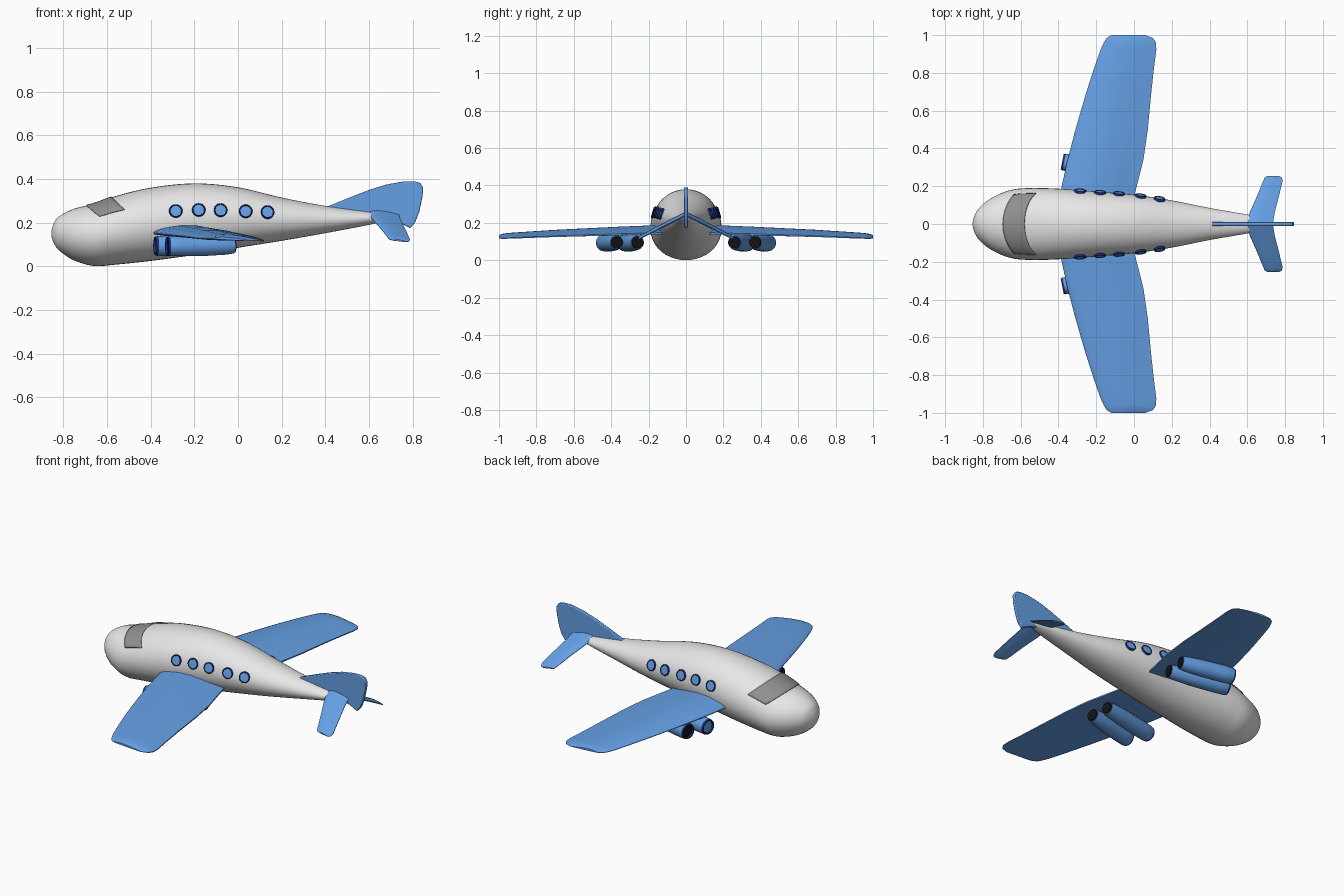
import bpy
import bmesh
from math import sin, cos, acos, pi, radians
from mathutils import Vector

cube = bpy.data.objects.get("Cube")
if cube:
    bpy.data.objects.remove(cube, do_unlink=True)


def material(name, *rgb):
    mat = bpy.data.materials.new(name)
    mat.use_nodes = True
    mat.diffuse_color = (*rgb, 1)
    mat.node_tree.nodes["Principled BSDF"].inputs["Base Color"].default_value = (*rgb, 1)
    return mat


WHITE = material("body white", .8, .8, .8)
BLUE = material("wing blue", .13, .35, .78)
NAVY = material("rim navy", .01, .025, .2)
GREY = material("glass grey", .28, .28, .28)
BLACK = material("nozzle black", .006, .006, .006)


def finish(name, bm, mats, angle=40, mirror=False):
    """Turn a bmesh into a smooth shaded object, optionally mirrored across y."""
    bmesh.ops.recalc_face_normals(bm, faces=bm.faces[:])
    mesh = bpy.data.meshes.new(name)
    bm.to_mesh(mesh)
    bm.free()
    obj = bpy.data.objects.new(name, mesh)
    bpy.context.collection.objects.link(obj)
    for mat in mats:
        mesh.materials.append(mat)
    bpy.ops.object.select_all(action='DESELECT')
    obj.select_set(True)
    bpy.context.view_layer.objects.active = obj
    bpy.ops.object.shade_smooth_by_angle(angle=radians(angle))
    if mirror:
        mod = obj.modifiers.new("Mirror", 'MIRROR')
        mod.use_axis = (False, True, False)
    return obj


def skin_rings(bm, rings, closed=True, caps=True, mats=None):
    """Bridge successive rings of points with quads."""
    rows = [[bm.verts.new(p) for p in ring] for ring in rings]
    count = len(rows[0])
    for r, (a, b) in enumerate(zip(rows, rows[1:])):
        for i in range(count if closed else count - 1):
            j = (i + 1) % count
            face = bm.faces.new((a[i], a[j], b[j], b[i]))
            face.material_index = mats[r] if mats else 0
    if caps:
        for row, slot in ((rows[0], 0), (rows[-1], -1)):
            bm.faces.new(row).material_index = mats[slot] if mats else 0


def catmull(a, b, c, d, t):
    return (2 * b + (c - a) * t + (2 * a - 5 * b + 4 * c - d) * t * t
            + (3 * b - a - 3 * c + d) * t ** 3) / 2


# Fuselage stations: x, top, bottom, half width
stations = [
    (-.84, .10, .205, -.055), (-.855, .15, .15, 0), (-.84, .205, .10, .055),
    (-.81, .235, .065, .095), (-.75, .264, .027, .14), (-.66, .287, .002, .178),
    (-.56, .322, .008, .19), (-.4, .36, .025, .187), (-.2, .38, .052, .172),
    (0, .362, .085, .155), (.2, .315, .117, .125), (.4, .277, .152, .085),
    (.6, .25, .19, .05), (.69, .237, .21, .03), (.72, .23, .22, .01),
]
rows = []
for i in range(1, len(stations) - 2):
    for s in range(6):
        rows.append([catmull(*v, s / 6) for v in zip(*stations[i - 1:i + 3])])
rows.append(stations[-2])
rows.append(stations[-1])


def section(row, a, lift=0):
    x, top, bottom, width = row
    return Vector((x, (width + lift) * sin(a),
                   (top + bottom) / 2 + ((top - bottom) / 2 + lift) * cos(a)))


def row_at(x):
    for p, q in zip(rows, rows[1:]):
        if p[0] <= x <= q[0]:
            t = (x - p[0]) / (q[0] - p[0])
            return [u + (v - u) * t for u, v in zip(p, q)]


SIDES = 40
bm = bmesh.new()
skin_rings(bm, [[section(r, 2 * pi * k / SIDES) for k in range(SIDES)] for r in rows])
bmesh.ops.remove_doubles(bm, verts=bm.verts[:], dist=.0001)
finish("fuselage", bm, [WHITE], 60)

# Wraparound windshield following the fuselage skin
bm = bmesh.new()
strips = []
for k in range(25):
    s = k / 12 - 1
    front, back = -.695 + .06 * s * s, -.58 + .06 * s * s
    strips.append([section(row_at(front + (back - front) * j / 8), s, .004) for j in range(9)])
skin_rings(bm, strips, closed=False, caps=False)
glass = finish("windshield", bm, [GREY])
glass.modifiers.new("Thickness", 'SOLIDIFY').thickness = .006

# Round cabin windows with raised rims
for n, (x, z) in enumerate([(-.285, .253), (-.18, .258), (-.08, .257), (.035, .252), (.135, .248)]):
    row = row_at(x)
    mid, half = (row[1] + row[2]) / 2, (row[1] - row[2]) / 2
    a = acos((z - mid) / half)
    centre = section(row, a)
    along = section(row_at(x + .02), a) - section(row_at(x - .02), a)
    around = section(row, a + .05) - section(row, a - .05)
    normal = around.cross(along).normalized()
    if normal.y < 0:
        normal = -normal
    turn = normal.to_track_quat('Z', 'Y')
    bm = bmesh.new()
    profile = [(.031, -.012), (.031, .005), (.029, .008), (.026, .008), (.025, .005), (.001, .006)]
    rings = [[centre + turn @ Vector((r * cos(t * pi / 12), r * sin(t * pi / 12), h))
              for t in range(24)] for r, h in profile]
    skin_rings(bm, rings, mats=[0, 0, 0, 0, 1])
    finish(f"cabin_windows_{n + 1}", bm, [NAVY, BLUE], mirror=True)


def foil(name, spans, upper, lower):
    """Loft a wing through spans of (y, leading x, trailing x, z, thickness)."""
    steps = [0, .015, .06, .15, .3, .5, .75, 1]
    bm = bmesh.new()
    rings = []
    for y, lead, trail, z, thick in spans:
        def point(c, height):
            return (lead + (trail - lead) * c, y, z - .012 * c + thick * height)
        ring = [point(c, h) for c, h in zip(steps, upper)]
        ring += [point(c, h) for c, h in reversed(list(zip(steps, lower)))]
        rings.append(ring)
    skin_rings(bm, rings)
    finish(name, bm, [BLUE], 35, mirror=True)


# Main wings, with rounded tips
foil("wings", [
    (.05, -.4, -.02, .153, .044), (.19, -.385, .012, .15, .042), (.34, -.352, .05, .146, .04),
    (.5, -.31, .073, .142, .036), (.68, -.258, .09, .137, .032), (.82, -.213, .105, .132, .028),
    (.92, -.178, .118, .128, .025), (.96, -.16, .117, .127, .023),
    (.985, -.145, .1, .127, .018), (1, -.12, .06, .128, .01),
], [.1, .25, .45, .7, .95, 1, .65, .2], [0, -.1, -.15, -.2, -.2, -.15, -.1, 0])

# Drooping tailplanes
foil("tailplanes", [
    (0, .6, .735, .25, .018), (.06, .612, .745, .22, .018), (.15, .652, .768, .175, .016),
    (.23, .685, .787, .133, .014), (.247, .693, .783, .125, .012), (.253, .705, .77, .123, .006),
], [.1, .3, .5, .7, .8, .8, .6, .3], [0, -.2, -.3, -.4, -.4, -.4, -.3, 0])

# Tail fin
outline = [(.4, .27), (.51, .315), (.6, .35), (.68, .375), (.76, .389), (.81, .389), (.835, .382),
           (.848, .36), (.845, .32), (.83, .25), (.813, .205), (.79, .175), (.74, .2), (.66, .22)]
bm = bmesh.new()
skin_rings(bm, [[(x, y, z) for x, z in outline] for y in (-.011, .011)])
fin = finish("tail_fin", bm, [BLUE])
soften = fin.modifiers.new("Bevel", 'BEVEL')
soften.width = .004
soften.segments = 2


def engine(name, front, rear, face):
    """Turned pod: intake face, rim, casing and dark nozzle."""
    front, rear = Vector(front), Vector(rear)
    turn = (rear - front).to_track_quat('Z', 'Y')
    profile = [(.03, .001), (.03, .034), (0, .036), (0, .042), (.03, .045), (.2, .047), (.6, .046),
               (.9, .041), (1, .036), (1, .033), (1.02, .031), (1.02, .001)]
    rings = [[front.lerp(rear, t) + turn @ Vector((r * cos(k * pi / 14), r * sin(k * pi / 14), 0))
              for k in range(28)] for t, r in profile]
    bm = bmesh.new()
    skin_rings(bm, rings, mats=[3, 1, 1, 1, 0, 0, 0, 0, 0, 2, 2])
    finish(name, bm, [BLUE, NAVY, BLACK, face], mirror=True)


# Two splayed engines under each wing
engine("inner_engines", (-.38, .33, .093), (-.03, .26, .095), BLUE)
engine("outer_engines", (-.325, .44, .093), (-.02, .37, .095), BLACK)
